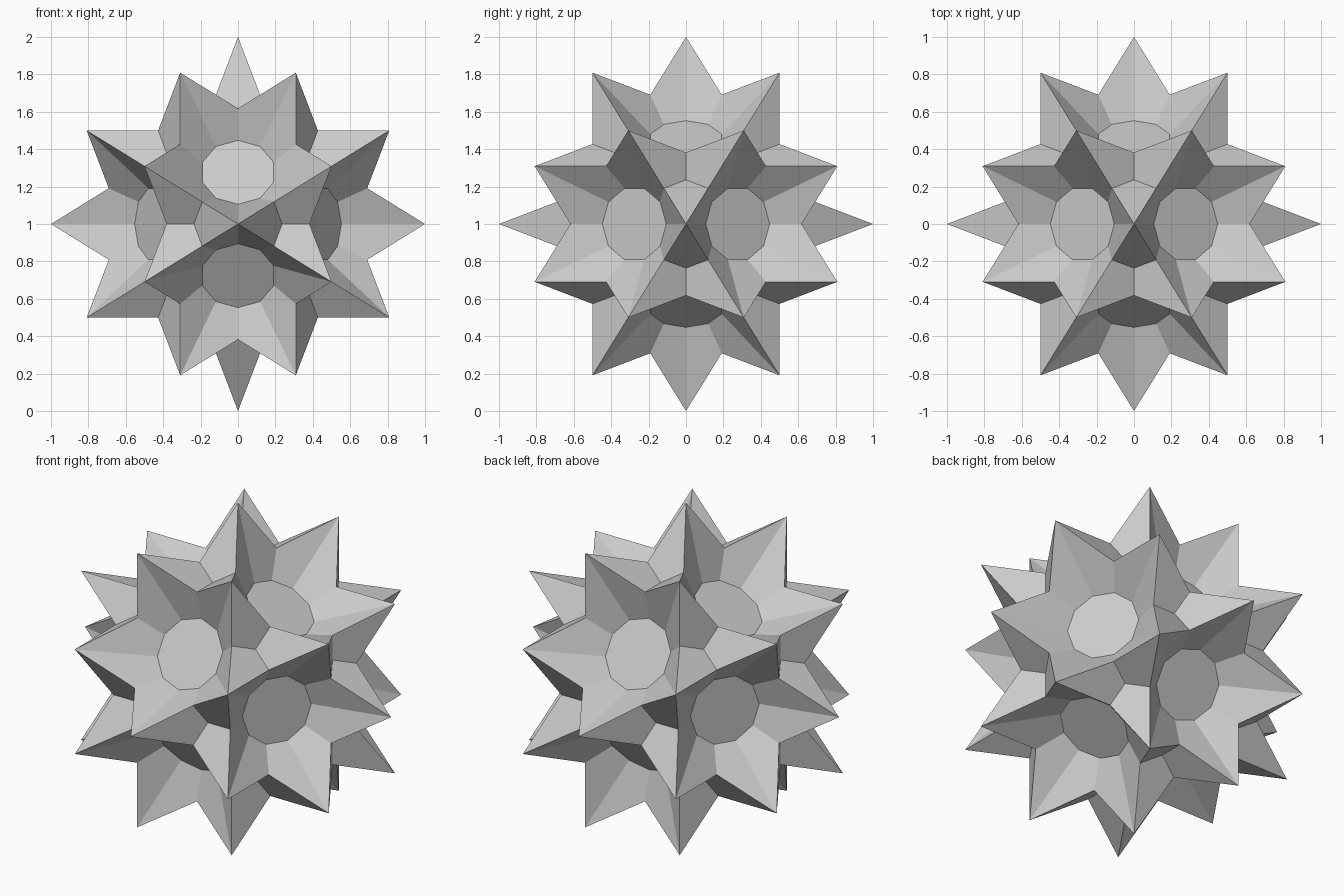
import bpy, bmesh
from math import sqrt, atan2
from mathutils import Vector
from itertools import product

if "Cube" in bpy.data.objects:
    bpy.data.objects.remove(bpy.data.objects["Cube"])

PHI = (1 + sqrt(5)) / 2


def cyclic(a, b, c):
    """All sign changes and cyclic permutations of (a, b, c)."""
    pts = set()
    for s in product((1, -1), repeat=3):
        v = (a * s[0] + 0.0, b * s[1] + 0.0, c * s[2] + 0.0)
        for k in range(3):
            pts.add(v[k:] + v[:k])
    return [Vector(p) for p in sorted(pts)]


# 30 spike tips, 12 five-fold axes (cups) and 20 three-fold axes (pits)
tips = cyclic(1, 0, 0) + cyclic(0.5, PHI / 2, 0.5 / PHI)
five_axes = [v.normalized() for v in cyclic(0, PHI, 1)]
three_axes = [v.normalized() for v in cyclic(0, 1 / PHI, PHI) + cyclic(1, 1, 1)]
three_axes = list({tuple(round(c, 5) for c in v): v for v in three_axes}.values())


def ring(axis, height):
    """Tips at a given height along an axis, anticlockwise seen from outside."""
    u = axis.orthogonal().normalized()
    w = axis.cross(u)
    near = [t for t in tips if abs(t.dot(axis) - height) < 0.01]
    return sorted(near, key=lambda t: atan2(t.dot(w), t.dot(u)))


def rim(axis, height):
    """Ring of tips with the ridge dips between neighbours."""
    r = ring(axis, height)
    out = []
    for a, b in zip(r, r[1:] + r[:1]):
        out += [a, (a + b) / PHI ** 2]
    return out


bm = bmesh.new()


def face(pts):
    bm.faces.new([bm.verts.new(p + Vector((0, 0, 1))) for p in pts])


# ten-sided cups with flat floors
FLOOR_H, FLOOR_R = 0.5257, 0.2008
for n in five_axes:
    top = rim(n, 0.8507)
    floor = [n * FLOOR_H + (p - n * p.dot(n)).normalized() * FLOOR_R for p in top]
    face(floor)
    for i in range(10):
        j = (i + 1) % 10
        face([top[i], top[j], floor[j], floor[i]])

# three-kite pits
for n in three_axes:
    top = rim(n, 0.9342)
    for i in range(0, 6, 2):
        face([top[i], top[i + 1], n * 0.6616, top[i - 1]])

bmesh.ops.remove_doubles(bm, verts=bm.verts, dist=0.001)
bmesh.ops.recalc_face_normals(bm, faces=bm.faces)
mesh = bpy.data.meshes.new("star_polyhedron")
bm.to_mesh(mesh)
bm.free()
bpy.context.collection.objects.link(bpy.data.objects.new("star_polyhedron", mesh))
